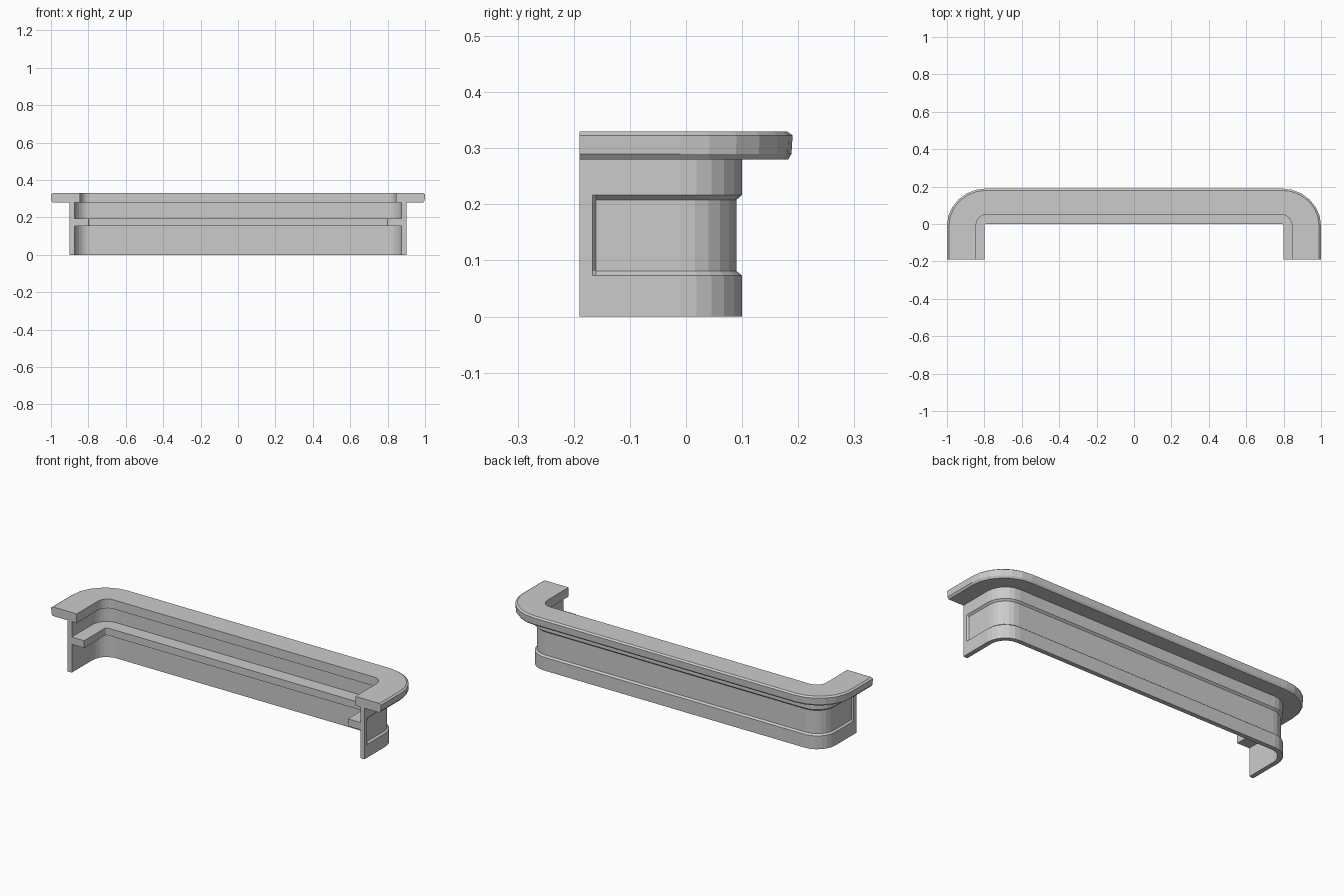
import bpy, bmesh, math

if "Cube" in bpy.data.objects:
    bpy.data.objects.remove(bpy.data.objects["Cube"])

CX, CY = 0.79, -0.01      # centre of the right-hand corner arc
FRONT = -0.19             # open front ends of the U
SEGS = 6


def stations(extra=()):
    """Half path as (straight_y or None, angle), from the right front end to the back."""
    half = [(y, 0.0) for y in (FRONT, *extra)]
    half += [(None, math.pi / 2 * i / SEGS) for i in range(SEGS + 1)]
    return half


def sweep(name, profile_at, extra=()):
    """Sweep a closed (x offset, y offset, z) profile round the U path."""
    half = stations(extra)
    rings = []
    for i, (y, a) in enumerate(half):
        rings.append([(CX + dx * math.cos(a),
                       y if y is not None else CY + dy * math.sin(a), z)
                      for dx, dy, z in profile_at(i)])
    rings += [[(-x, y, z) for x, y, z in r] for r in reversed(rings)]
    bm = bmesh.new()
    vr = [[bm.verts.new(p) for p in r] for r in rings]
    n = len(vr[0])
    for r0, r1 in zip(vr, vr[1:]):
        for k in range(n):
            j = (k + 1) % n
            bm.faces.new((r0[k], r0[j], r1[j], r1[k]))
    bm.faces.new(vr[0])
    bm.faces.new(vr[-1])
    bmesh.ops.recalc_face_normals(bm, faces=bm.faces)
    mesh = bpy.data.meshes.new(name)
    bm.to_mesh(mesh)
    bm.free()
    ob = bpy.data.objects.new(name, mesh)
    bpy.context.collection.objects.link(ob)
    return ob


# Counter wall with a bevelled recessed panel on the outside
def wall_profile(i):
    d = 0.11
    r = d if i < 2 else d - 0.01
    return [(d, d, 0), (d, d, 0.073), (r, r, 0.081), (r, r, 0.208),
            (d, d, 0.217), (d, d, 0.285), (0.085, 0.085, 0.285), (0.085, 0.085, 0)]


sweep("counter_wall", wall_profile, extra=(-0.167, -0.160))

# Worktop with chamfered outer edge
top = [(0.055, 0.06, 0.28), (0.200, 0.192, 0.28), (0.208, 0.198, 0.29),
       (0.21, 0.20, 0.323), (0.200, 0.190, 0.33), (0.055, 0.06, 0.33)]
sweep("worktop", lambda i: top)

# Inner shelf
shelf = [(0.01, 0.01, 0.155), (0.09, 0.09, 0.155), (0.09, 0.09, 0.195), (0.01, 0.01, 0.195)]
sweep("inner_shelf", lambda i: shelf)
